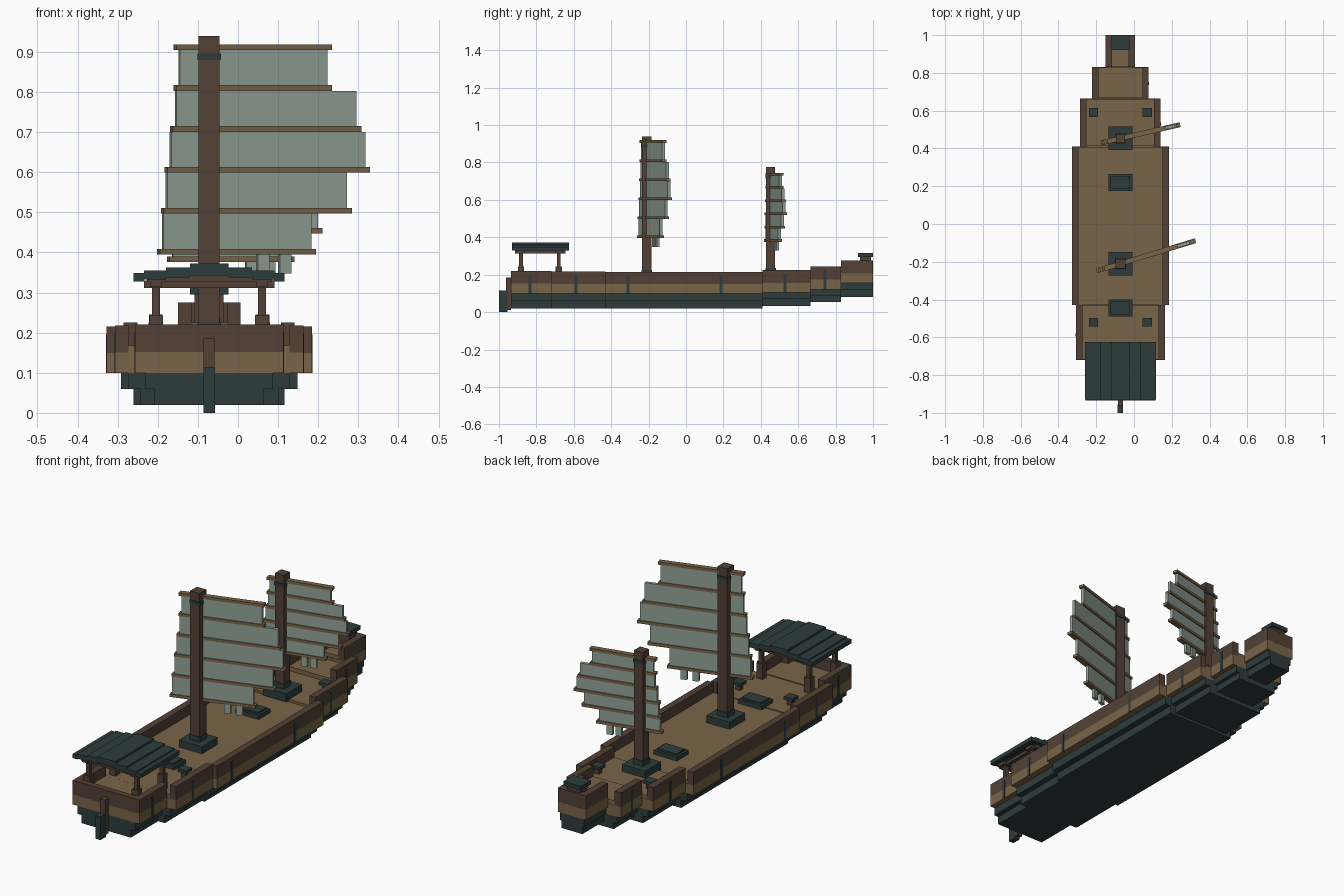
import bpy
from math import radians
from mathutils import Matrix, Vector

if "Cube" in bpy.data.objects:
    bpy.data.objects.remove(bpy.data.objects["Cube"], do_unlink=True)

CX = -0.072  # centreline of the hull


def material(name, rgb):
    m = bpy.data.materials.new(name)
    m.use_nodes = True
    m.diffuse_color = (*rgb, 1)
    m.node_tree.nodes["Principled BSDF"].inputs["Base Color"].default_value = (*rgb, 1)
    return m


TEAL = material("dark teal paint", (0.027, 0.046, 0.046))
TAN = material("tan planks", (0.195, 0.130, 0.065))
BROWN = material("dark brown timber", (0.084, 0.053, 0.037))
CLOTH = material("grey green sailcloth", (0.285, 0.358, 0.305))


def box(name, mat, x, y, z, turn=None):
    """Box from (min, max) ranges; x is measured from the centreline."""
    bpy.ops.mesh.primitive_cube_add(size=1)
    o = bpy.context.object
    o.name = name
    size = Vector((x[1] - x[0], y[1] - y[0], z[1] - z[0]))
    mid = Vector((sum(x) / 2, sum(y) / 2, sum(z) / 2))
    o.data.transform(Matrix.Translation(mid) @ Matrix.Diagonal((*size, 1)))
    if turn:  # turn about a mast: (angle, mast y)
        pivot = Matrix.Translation((0, turn[1], 0))
        o.data.transform(pivot @ Matrix.Rotation(turn[0], 4, 'Z') @ pivot.inverted())
    o.location.x = CX
    o.data.materials.append(mat)
    return o


def mid_box(name, mat, half, y, z):
    return box(name, mat, (-half, half), y, z)


def pair(name, mat, x, y, z):
    box("left_" + name, mat, x, y, z)
    box("right_" + name, mat, (-x[1], -x[0]), y, z)


# Hull sections: name, y range, half width, bottom, waterline, deck, rail top, rib positions
sections = [
    ("aft", -0.935, -0.72, 0.185, 0.02, 0.10, 0.170, 0.22, [-0.834]),
    ("stern", -0.72, -0.43, 0.235, 0.02, 0.10, 0.168, 0.218, [-0.588]),
    ("main", -0.43, 0.41, 0.256, 0.02, 0.10, 0.165, 0.215, [-0.31, 0.187]),
    ("fore", 0.41, 0.665, 0.213, 0.033, 0.105, 0.175, 0.225, [0.529]),
    ("bow", 0.665, 0.83, 0.150, 0.054, 0.12, 0.195, 0.245, [0.743]),
    ("prow", 0.83, 1.0, 0.078, 0.08, 0.155, 0.225, 0.275, []),
]
for name, y0, y1, w, bottom, water, deck, top, ribs in sections:
    y = (y0, y1)
    step = (bottom + water) / 2
    split = water + 0.43 * (top - water)
    mid_box(name + "_lower_hull", TEAL, w * 0.735, y, (bottom, step))
    mid_box(name + "_upper_hull", TEAL, w * 0.86, y, (step, water))
    mid_box(name + "_planking", TAN, w, y, (water, split))
    mid_box(name + "_deck", TAN, w - 0.034, (y0 + 0.002, y1 - 0.002), (split, deck))
    pair(name + "_bulwark", BROWN, (w - 0.034, w), y, (split, top))
    for r in ribs:
        pair(name + "_rib", TEAL, (w - 0.01, w + 0.0015), (r - 0.008, r + 0.008),
             (water, top - 0.02))

# End walls, rudder and prow cap
mid_box("stern_wall", BROWN, 0.151, (-0.935, -0.905), (0.152, 0.22))
mid_box("prow_wall", BROWN, 0.044, (0.97, 1.0), (0.207, 0.275))
mid_box("rudder_post", BROWN, 0.014, (-0.962, -0.935), (0.01, 0.185))
mid_box("rudder_blade", TEAL, 0.0145, (-1.0, -0.955), (0.0, 0.115))
mid_box("prow_cap_base", BROWN, 0.036, (0.93, 0.99), (0.225, 0.295))
mid_box("prow_cap", TEAL, 0.048, (0.92, 1.0), (0.295, 0.315))

# Canopy over the stern
for y in (-0.882, -0.68):
    pair("canopy_post", BROWN, (0.122, 0.142), (y - 0.01, y + 0.01), (0.165, 0.315))
    pair("post_foot", BROWN, (0.115, 0.149), (y - 0.017, y + 0.017), (0.165, 0.243))
    mid_box("canopy_beam", BROWN, 0.163, (y - 0.02, y + 0.02), (0.312, 0.33))
pair("canopy_side_beam", BROWN, (0.118, 0.146), (-0.915, -0.645), (0.314, 0.331))
roof_y = (-0.93, -0.626)
mid_box("roof_center", TEAL, 0.048, roof_y, (0.343, 0.373))
pair("roof_inner_panel", TEAL, (0.048, 0.107), roof_y, (0.337, 0.363))
pair("roof_outer_panel", TEAL, (0.107, 0.163), roof_y, (0.332, 0.355))
pair("roof_edge", TEAL, (0.163, 0.188), roof_y, (0.328, 0.349))
mid_box("roof_lining", BROWN, 0.155, (-0.915, -0.645), (0.328, 0.344))

# Deck hatches and bollards
for y in (-0.445, 0.22):
    mid_box("hatch_frame", TEAL, 0.064, (y - 0.046, y + 0.046), (0.16, 0.185))
    mid_box("hatch_lid", TEAL, 0.052, (y - 0.034, y + 0.034), (0.185, 0.193))
for y, z in ((-0.52, 0.165), (0.59, 0.172)):
    pair("bollard", BROWN, (0.13, 0.155), (y - 0.013, y + 0.013), (z, z + 0.03))
    pair("bollard_cap", TEAL, (0.118, 0.167), (y - 0.023, y + 0.023), (z + 0.03, z + 0.045))

# Sail panels from the foot up: extents either side of the mast
panels = [(-0.121, 0.264), (-0.111, 0.357), (-0.101, 0.405), (-0.087, 0.382), (-0.078, 0.306)]


def rig(name, y, half, top, deck, angle, foot, rise, scale):
    turn = (radians(angle), y)
    mid_box(name + "_mast", BROWN, half, (y - half, y + half), (deck - 0.01, top))
    mid_box(name + "_mast_base", TEAL, 0.064, (y - 0.062, y + 0.062), (deck - 0.005, deck + 0.035))
    for z0, z1 in ((deck + 0.035, deck + 0.06), (top - 0.06, top - 0.044)):
        mid_box(name + "_mast_collar", TEAL, half + 0.003,
                (y - half - 0.003, y + half + 0.003), (z0, z1))
    for i, (a, b) in enumerate(panels + panels[-1:]):
        a, b, z = a * scale, b * scale, foot + i * rise
        box(name + "_batten", TAN, (a - 0.011, b + 0.011), (y - 0.013, y + 0.013),
            (z - 0.007, z + 0.007), turn)
        if i < len(panels):
            box(name + "_sail_panel", CLOTH, (a, b), (y - 0.008, y + 0.008),
                (z + 0.007, z + rise - 0.007), turn)
    for x in (0.14, 0.197):
        box(name + "_sail_tail", CLOTH, (scale * x - 0.015, scale * x + 0.015),
            (y - 0.008, y + 0.008), (foot - 0.055, foot - 0.007), turn)


rig("main", -0.21, 0.026, 0.94, 0.165, 17, 0.402, 0.102, 1.0)
rig("fore", 0.453, 0.024, 0.775, 0.175, 13, 0.383, 0.071, 0.775)
